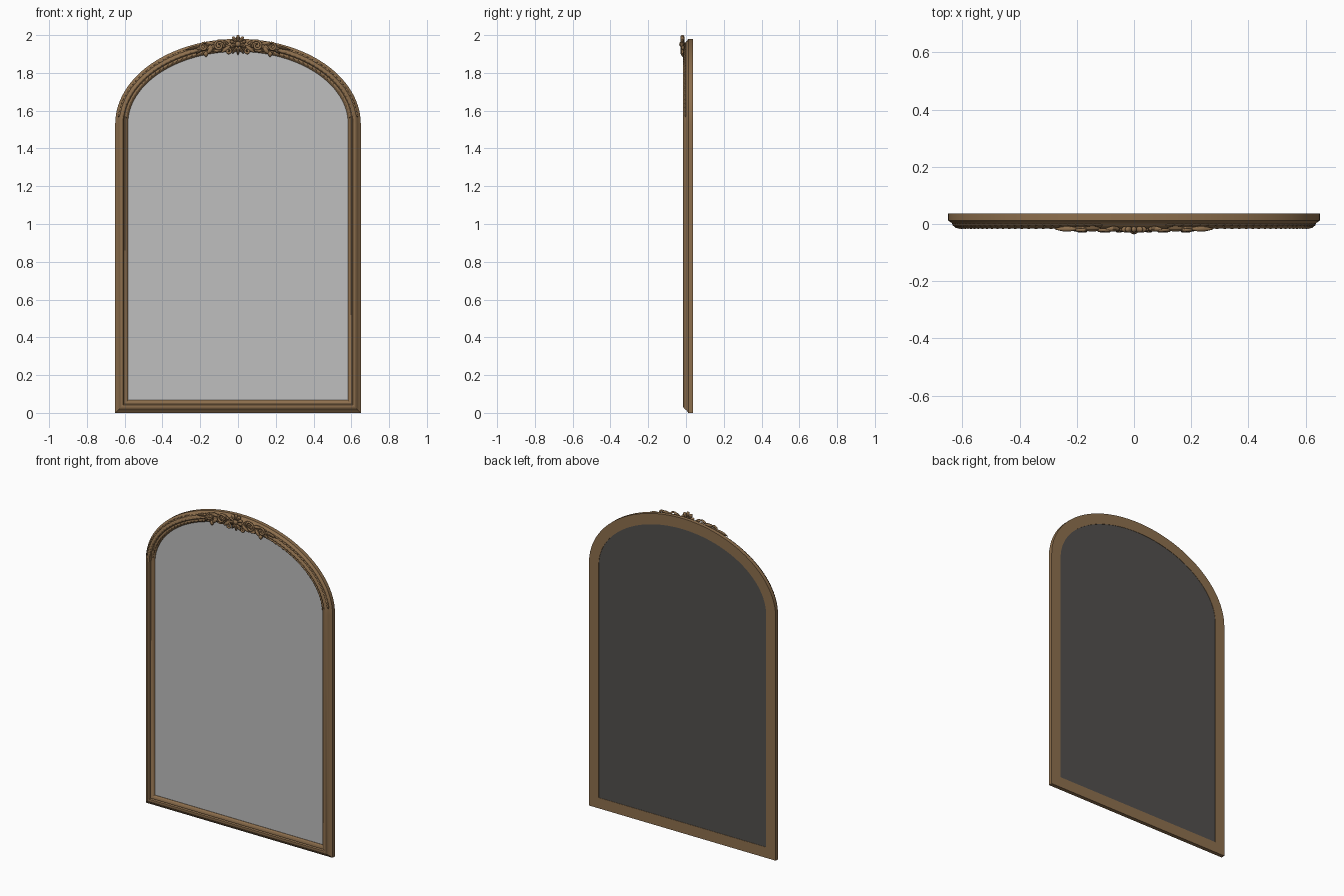
import bpy, bmesh, math
from mathutils import Matrix, Vector

cube = bpy.data.objects.get("Cube")
if cube:
    bpy.data.objects.remove(cube)

HALF_W, SPRING, RISE = 0.65, 1.53, 0.45   # arch half width, spring height, rise


def material(name, rgb):
    m = bpy.data.materials.new(name)
    m.use_nodes = True
    m.diffuse_color = (*rgb, 1)
    m.node_tree.nodes["Principled BSDF"].inputs["Base Color"].default_value = (*rgb, 1)
    return m


wood = material("antique gold wood", (0.27, 0.16, 0.075))
silver = material("mirror silver", (0.52, 0.52, 0.52))
backing = material("dark backing", (0.085, 0.08, 0.075))


def add_object(name, bm, mat, smooth=True):
    bmesh.ops.recalc_face_normals(bm, faces=bm.faces)
    mesh = bpy.data.meshes.new(name)
    bm.to_mesh(mesh)
    bm.free()
    ob = bpy.data.objects.new(name, mesh)
    bpy.context.collection.objects.link(ob)
    mesh.materials.append(mat)
    if smooth:
        bpy.ops.object.select_all(action="DESELECT")
        ob.select_set(True)
        bpy.context.view_layer.objects.active = ob
        bpy.ops.object.shade_smooth_by_angle(angle=math.radians(35))
    return ob


def arch_point(angle, inset):
    return ((HALF_W - inset) * math.cos(angle), SPRING + (RISE - inset) * math.sin(angle))


def outline(inset, steps=56):
    """Closed arch outline, moved inwards by inset."""
    w = HALF_W - inset
    return [(-w, inset), (w, inset)] + [arch_point(math.pi * i / steps, inset) for i in range(steps + 1)]


def arch_plate(name, inset, y_front, y_back, mat):
    bm = bmesh.new()
    rings = [[bm.verts.new((x, y, z)) for x, z in outline(inset)] for y in (y_front, y_back)]
    for ring in rings:
        bm.faces.new(ring)
    n = len(rings[0])
    for i in range(n):
        j = (i + 1) % n
        bm.faces.new((rings[0][i], rings[0][j], rings[1][j], rings[1][i]))
    return add_object(name, bm, mat, smooth=False)


# Moulded frame: profile of (inset, y) swept round the arch
profile = [(0, 0.036), (0, 0.012), (0.012, 0.004), (0.018, -0.004), (0.026, -0.013), (0.033, -0.015),
           (0.041, -0.013), (0.046, -0.006), (0.051, -0.008), (0.057, -0.006), (0.067, 0.006), (0.067, 0.036)]
bm = bmesh.new()
rings = [[bm.verts.new((x, y, z)) for x, z in outline(d)] for d, y in profile]
for a, b in zip(rings, rings[1:] + rings[:1]):
    for i in range(len(a)):
        j = (i + 1) % len(a)
        bm.faces.new((a[i], a[j], b[j], b[i]))
add_object("frame", bm, wood)

# Mirror and its backing board
arch_plate("mirror_glass", 0.064, 0.008, 0.02, silver)
arch_plate("back_board", 0.064, 0.02, 0.034, backing)


def leaf(bm, x, z, y, length, width, depth, angle, taper=0.0):
    """Rounded leaf lying against the frame, its tip pointing along angle."""
    made = bmesh.ops.create_uvsphere(bm, u_segments=10, v_segments=8, radius=1)["verts"]
    turn = Matrix.Rotation(-angle, 3, "Y")
    for v in made:
        slim = 1 - taper * max(v.co.z, 0)
        # the sphere's pole becomes the leaf tip
        p = Vector((v.co.z * length / 2, v.co.y * depth * slim, v.co.x * width / 2 * slim))
        v.co = turn @ p + Vector((x, y, z))


# Shallow carved leaves running along the arch
bm = bmesh.new()
count = 26
for side in (-1, 1):
    for i in range(count):
        t = math.radians(8 + 74 * i / count)
        for inset, tilt, y in ((0.02, 0.2, -0.003), (0.036, 0, -0.011), (0.053, -0.2, -0.004)):
            x, z = arch_point(t, inset)
            along = math.atan2((RISE - inset) * math.cos(t), -(HALF_W - inset) * math.sin(t)) + tilt
            if side < 0:
                along = math.pi - along
            leaf(bm, side * x, z, y, 0.05, 0.013, 0.006, along, 0.75)
add_object("arch_carving", bm, wood)

# Crest: central shell with fanned petals
bm = bmesh.new()
for i in range(7):
    a = math.radians(-15 + 35 * i)
    r = 0.026 + 0.006 * math.sin(a)
    leaf(bm, r * math.cos(a), 1.952 + r * math.sin(a), -0.019, 0.036, 0.02, 0.011, a, -0.15)
for a in (-125, -90, -55):
    a = math.radians(a)
    leaf(bm, 0.03 * math.cos(a), 1.945 + 0.03 * math.sin(a), -0.018, 0.045, 0.018, 0.01, a, 0.5)
leaf(bm, 0, 1.952, -0.024, 0.03, 0.03, 0.012, 0)
add_object("crest_shell", bm, wood)

# Acanthus leaves and drops: x, z, length, width, angle in degrees
foliage = [(0.065, 1.925, 0.06, 0.024, -35), (0.075, 1.965, 0.055, 0.02, 25), (0.11, 1.918, 0.05, 0.02, -10),
           (0.15, 1.957, 0.07, 0.022, 5), (0.15, 1.918, 0.05, 0.024, -50), (0.17, 1.899, 0.03, 0.026, -90),
           (0.19, 1.935, 0.07, 0.026, -12), (0.205, 1.915, 0.045, 0.016, -40), (0.24, 1.932, 0.08, 0.018, -14)]
bm = bmesh.new()
for side in (-1, 1):
    for x, z, length, width, deg in foliage:
        a = math.radians(deg)
        leaf(bm, side * x, z, -0.017, length, width, 0.01, a if side > 0 else math.pi - a, 0.5)
add_object("crest_leaves", bm, wood)


def scroll(name, x, z, size, start, turns, side):
    """Tapering spiral volute."""
    cu = bpy.data.curves.new(name, "CURVE")
    cu.dimensions = "3D"
    cu.bevel_depth, cu.bevel_resolution, cu.use_fill_caps = 0.007, 2, True
    sp = cu.splines.new("POLY")
    n = 28
    sp.points.add(n - 1)
    for i, p in enumerate(sp.points):
        f = i / (n - 1)
        a = math.radians(start) + turns * math.tau * f
        r = size * (1 - 0.8 * f)
        p.co = (side * (x + r * math.cos(a)), -0.02 - 0.005 * f, z + r * math.sin(a), 1)
        p.radius = 0.6 + 0.4 * math.sin(math.pi * f)
    sp.use_smooth = True
    cu.materials.append(wood)
    bpy.context.collection.objects.link(bpy.data.objects.new(name, cu))


# Paired volutes either side of the shell
for side, label in ((1, "left"), (-1, "right")):
    scroll(f"inner_scroll_{label}", 0.1, 1.945, 0.032, 200, -1.4, side)
    scroll(f"outer_scroll_{label}", 0.18, 1.938, 0.025, 170, -1.3, side)
    scroll(f"lower_scroll_{label}", 0.05, 1.915, 0.016, 60, 1.2, side)
